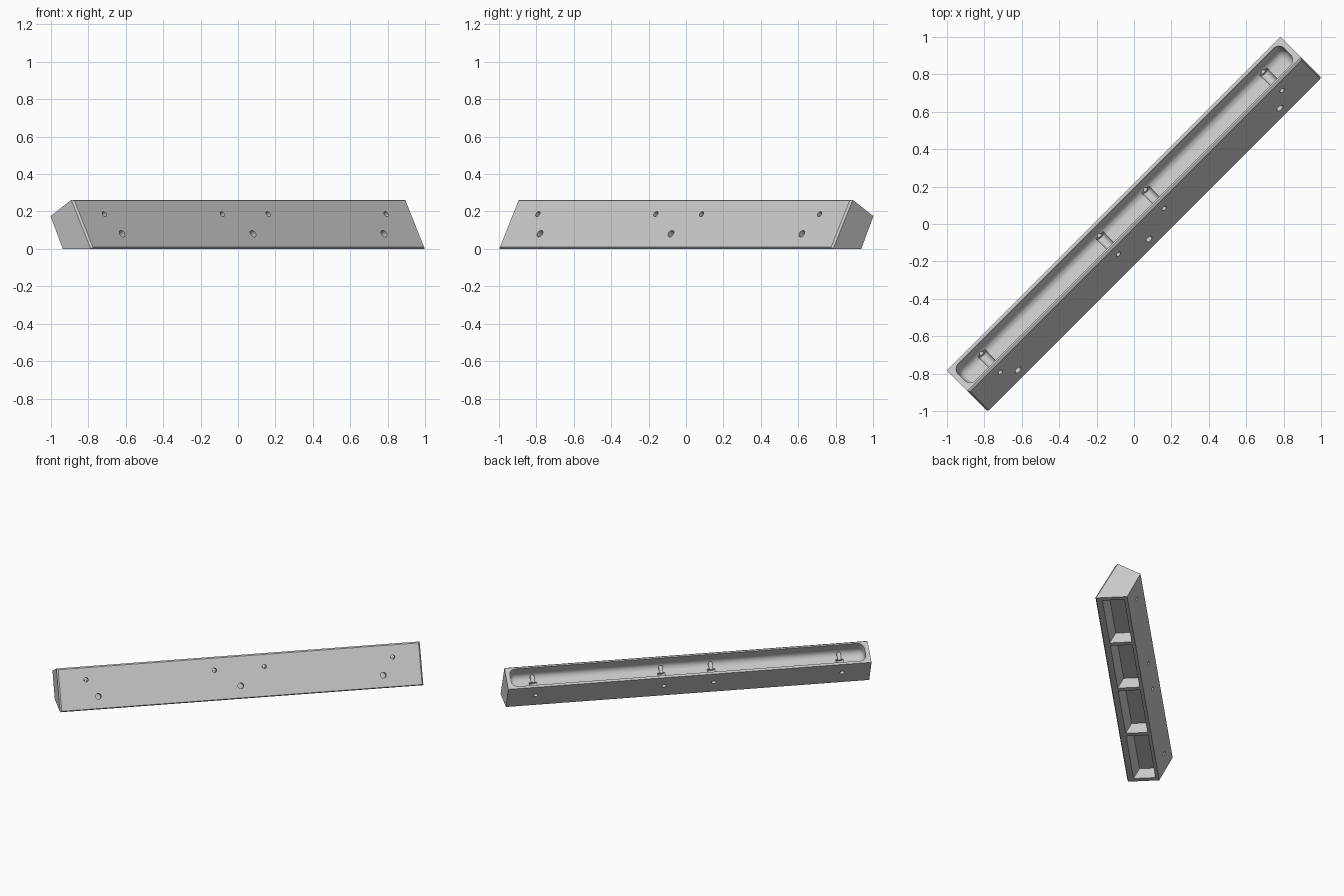
import bpy, bmesh, math
from mathutils import Matrix

cube = bpy.data.objects.get("Cube")
if cube:
    bpy.data.objects.remove(cube, do_unlink=True)

HALF = 1.262          # half length of the bar
FRONT = -0.16         # front lower edge before chamfering
TILT = math.radians(28.7)
LEAN = math.tan(TILT)
# Tilted frame: x along bar, y into the bar from the front face, z up the face
tilted = Matrix.Translation((0, -0.155, 0)) @ Matrix.Rotation(-TILT, 4, 'X')

grey = bpy.data.materials.new("light_grey")
grey.use_nodes = True
grey.diffuse_color = (0.58, 0.58, 0.58, 1)
grey.node_tree.nodes["Principled BSDF"].inputs["Base Color"].default_value = (0.58, 0.58, 0.58, 1)


def finish(name, bm):
    bmesh.ops.recalc_face_normals(bm, faces=bm.faces)
    mesh = bpy.data.meshes.new(name)
    bm.to_mesh(mesh)
    bm.free()
    mesh.materials.append(grey)
    obj = bpy.data.objects.new(name, mesh)
    bpy.context.collection.objects.link(obj)
    return obj


def prism(profile, x0, x1):
    """Extrude a (y, z) profile along x."""
    bm = bmesh.new()
    face = bm.faces.new([bm.verts.new((x0, y, z)) for y, z in profile])
    new = bmesh.ops.extrude_face_region(bm, geom=[face])["geom"]
    bmesh.ops.translate(bm, vec=(x1 - x0, 0, 0),
                        verts=[v for v in new if isinstance(v, bmesh.types.BMVert)])
    bmesh.ops.recalc_face_normals(bm, faces=bm.faces)
    return bm


def cylinder(name, x, z, radius, y0, y1):
    """Round cutter perpendicular to the front face."""
    bm = bmesh.new()
    bmesh.ops.create_cone(bm, cap_ends=True, segments=24, radius1=radius,
                          radius2=radius, depth=y1 - y0)
    place = Matrix.Translation((x, (y0 + y1) / 2, z)) @ Matrix.Rotation(math.pi / 2, 4, 'X')
    bm.transform(tilted @ place)
    return finish(name, bm)


# Bar body: tilted rectangle cut flat by the floor, front face chamfered
bm = prism([(FRONT, 0), (-0.01, 0.267), (0.155, 0.175), (0.063, 0)], -HALF, HALF)
front = min(bm.faces, key=lambda f: f.normal.y)
bmesh.ops.bevel(bm, geom=list(front.edges), offset=0.01, segments=1,
                affect='EDGES', profile=0.5)
body = finish("bar_body", bm)

cutters = []

# Rounded trough in the top face
bm = bmesh.new()
bmesh.ops.create_cube(bm, size=1)
bm.transform(Matrix.Diagonal((2 * HALF - 0.06, 0.148, 0.2, 1)))
bmesh.ops.bevel(bm, geom=list(bm.edges), offset=0.045, segments=8,
                affect='EDGES', profile=0.5)
bm.transform(tilted @ Matrix.Translation((0, 0.094, 0.302)))
cutters.append(finish("trough_cutter", bm))

# Four pockets in the underside, separated by ribs
pitch = (2 * HALF - 0.04) / 4
for i in range(4):
    x = -HALF + 0.02 + pitch * i
    section = [(y + LEAN * z, z) for y, z in
               [(-0.11, -0.05), (0.04, -0.05), (0.04, 0.075), (-0.11, 0.075)]]
    cutters.append(finish("pocket_cutter", prism(section, x + 0.02, x + pitch - 0.02)))

# Screw holes right through, with wider recesses in the trough floor
for x in (-1.065, -0.173, 0.173, 1.065):
    cutters.append(cylinder("recess_cutter", x, 0.211, 0.028, 0.07, 0.16))
    cutters.append(cylinder("screw_cutter", x, 0.211, 0.015, -0.05, 0.25))

# Blind round sockets low on the front face
for x in (-0.99, 0, 0.99):
    cutters.append(cylinder("socket_cutter", x, 0.091, 0.02, -0.05, 0.03))

bpy.ops.object.select_all(action='DESELECT')
bpy.context.view_layer.objects.active = body
body.select_set(True)
for cutter in cutters:
    cutter.hide_render = True
    mod = body.modifiers.new("cut", 'BOOLEAN')
    mod.operation = 'DIFFERENCE'
    mod.solver = 'EXACT'
    mod.object = cutter
    bpy.ops.object.modifier_apply(modifier=mod.name)
    bpy.data.objects.remove(cutter, do_unlink=True)

bpy.ops.object.shade_smooth_by_angle(angle=math.radians(30))

# Turn the bar onto the diagonal
body.data.transform(Matrix.Rotation(math.radians(45), 4, 'Z'))
